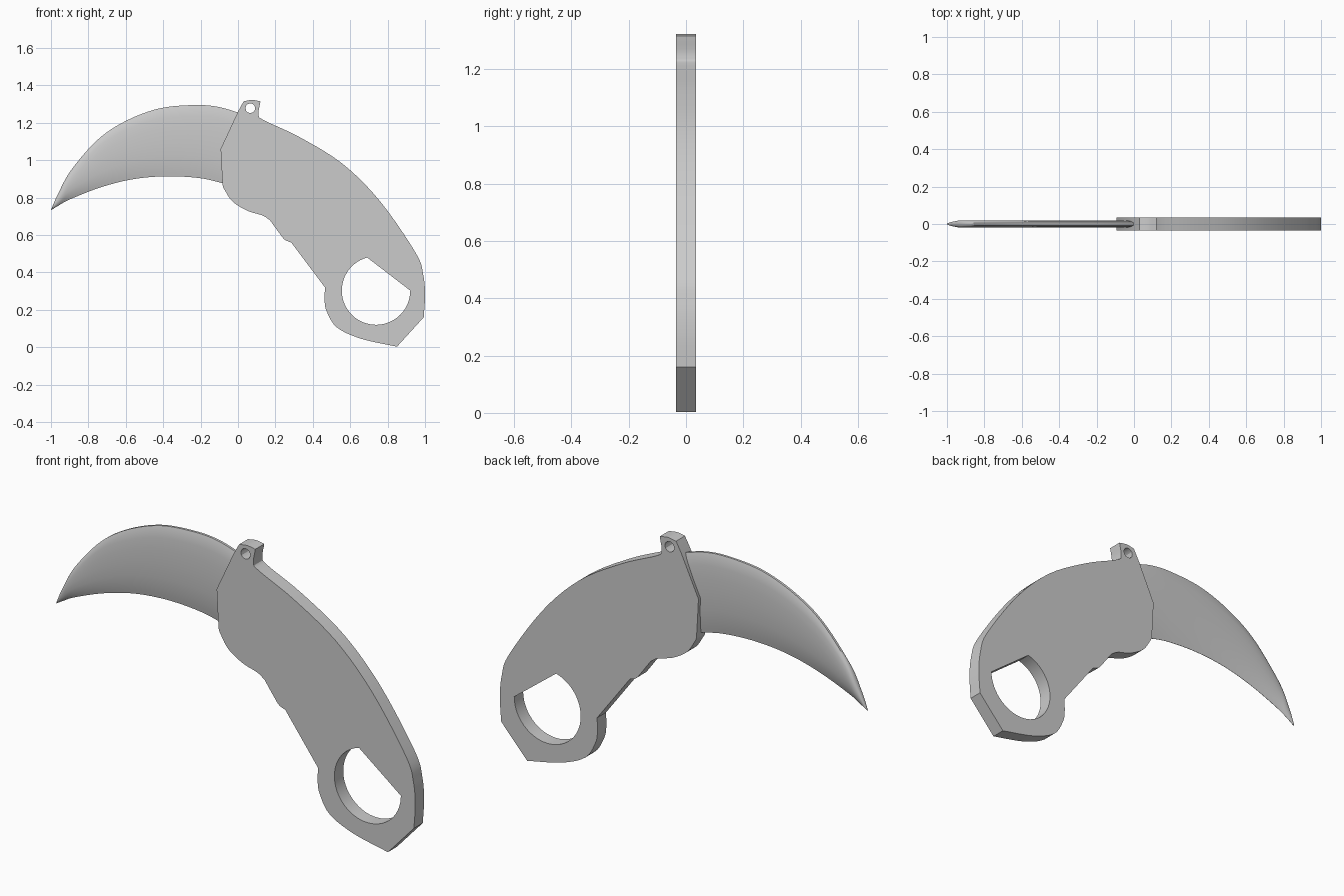
import bpy, bmesh, math
from mathutils import Vector

if "Cube" in bpy.data.objects:
    bpy.data.objects.remove(bpy.data.objects["Cube"])


def smooth_path(pts, steps=5):
    """Catmull-Rom curve through open 2D points."""
    p = [Vector(q) for q in pts]
    p = [2 * p[0] - p[1]] + p + [2 * p[-1] - p[-2]]
    out = []
    for a, b, c, d in zip(p, p[1:], p[2:], p[3:]):
        for i in range(steps):
            t = i / steps
            out.append(0.5 * (2 * b + (c - a) * t + (2 * a - 5 * b + 4 * c - d) * t * t
                              + (3 * b - a - 3 * c + d) * t ** 3))
    return out + [p[-2]]


def finish(obj, angle):
    bpy.ops.object.select_all(action='DESELECT')
    obj.select_set(True)
    bpy.context.view_layer.objects.active = obj
    if obj.type == 'CURVE':
        bpy.ops.object.convert(target='MESH')
        obj = bpy.context.view_layer.objects.active
        bpy.ops.object.transform_apply(location=False, rotation=True, scale=False)
    bm = bmesh.new()
    bm.from_mesh(obj.data)
    bmesh.ops.remove_doubles(bm, verts=bm.verts, dist=0.0005)
    bmesh.ops.recalc_face_normals(bm, faces=bm.faces)
    bm.to_mesh(obj.data)
    bm.free()
    bpy.ops.object.shade_smooth_by_angle(angle=math.radians(angle))


def plate(name, loops, half):
    """Extruded flat plate in the XZ plane; later loops are holes."""
    cu = bpy.data.curves.new(name, 'CURVE')
    cu.dimensions, cu.fill_mode, cu.extrude = '2D', 'BOTH', half
    for loop in loops:
        sp = cu.splines.new('POLY')
        sp.points.add(len(loop) - 1)
        for pt, q in zip(sp.points, loop):
            pt.co = (q[0], q[1], 0, 1)
        sp.use_cyclic_u = True
    obj = bpy.data.objects.new(name, cu)
    bpy.context.collection.objects.link(obj)
    obj.rotation_euler.x = math.pi / 2
    finish(obj, 30)


def arc(cx, cz, r, a0, a1, n):
    return [(cx + r * math.cos(math.radians(a0 + (a1 - a0) * i / n)),
             cz + r * math.sin(math.radians(a0 + (a1 - a0) * i / n))) for i in range(n + 1)]


# handle outline: smooth spans meeting at hard corners
spans = [
    [(0.0, 1.26), (0.03, 1.315)],
    [(0.03, 1.315), (0.075, 1.322), (0.12, 1.315)],
    [(0.12, 1.315), (0.11, 1.245), (0.14, 1.213), (0.33, 1.123), (0.56, 0.98),
     (0.76, 0.78), (0.95, 0.505), (0.99, 0.39), (1.0, 0.28), (0.993, 0.16)],
    [(0.993, 0.16), (0.85, 0.003)],
    [(0.85, 0.003), (0.66, 0.045), (0.53, 0.105), (0.475, 0.19), (0.463, 0.25), (0.465, 0.32)],
    [(0.465, 0.32), (0.285, 0.56)],
    [(0.285, 0.56), (0.25, 0.575), (0.225, 0.605), (0.17, 0.68)],
    [(0.17, 0.68), (0.13, 0.705), (0.05, 0.73), (-0.03, 0.78), (-0.077, 0.85)],
    [(-0.077, 0.85), (-0.083, 0.88), (-0.093, 1.06)],
]
outline = []
for s in spans:
    outline += (smooth_path(s) if len(s) > 2 else s)[:-1]
outline.append(spans[-1][-1])
finger_hole = arc(0.738, 0.303, 0.183, 105, 360, 40)   # round with one flat side
lanyard_hole = arc(0.066, 1.278, 0.026, 0, 330, 11)
plate("handle", [outline, finger_hole, lanyard_hole], 0.035)

# curved blade: lens cross-sections between spine and cutting edge
spine = smooth_path([(0.03, 1.245), (-0.1, 1.284), (-0.23, 1.295), (-0.42, 1.277), (-0.6, 1.21),
                     (-0.75, 1.11), (-0.89, 0.95), (-0.96, 0.825), (-0.999, 0.737)], 6)
edge = smooth_path([(0.03, 0.84), (-0.083, 0.877), (-0.21, 0.905), (-0.39, 0.914), (-0.57, 0.897),
                    (-0.74, 0.853), (-0.9, 0.79), (-0.96, 0.757), (-1.0, 0.733)], 6)
profile = [(0, 0.006), (0.06, 0.013), (0.15, 0.017), (0.3, 0.02), (0.5, 0.02),
           (0.7, 0.017), (0.85, 0.011), (0.94, 0.005), (1, 0.0006)]
ring = [(u, -h) for u, h in profile] + [(u, h) for u, h in reversed(profile)]
bm = bmesh.new()
rows = []
for a, b in zip(spine, edge):
    k = min(1, (a - b).length / 0.12) ** 0.6
    rows.append([bm.verts.new((a.x + (b.x - a.x) * u, h * k, a.y + (b.y - a.y) * u))
                 for u, h in ring])
n = len(ring)
for r, s in zip(rows, rows[1:]):
    for i in range(n):
        bm.faces.new((r[i], r[(i + 1) % n], s[(i + 1) % n], s[i]))
bm.faces.new(rows[0])
bm.faces.new(rows[-1])
me = bpy.data.meshes.new("blade")
bm.to_mesh(me)
bm.free()
blade = bpy.data.objects.new("blade", me)
bpy.context.collection.objects.link(blade)
finish(blade, 40)
